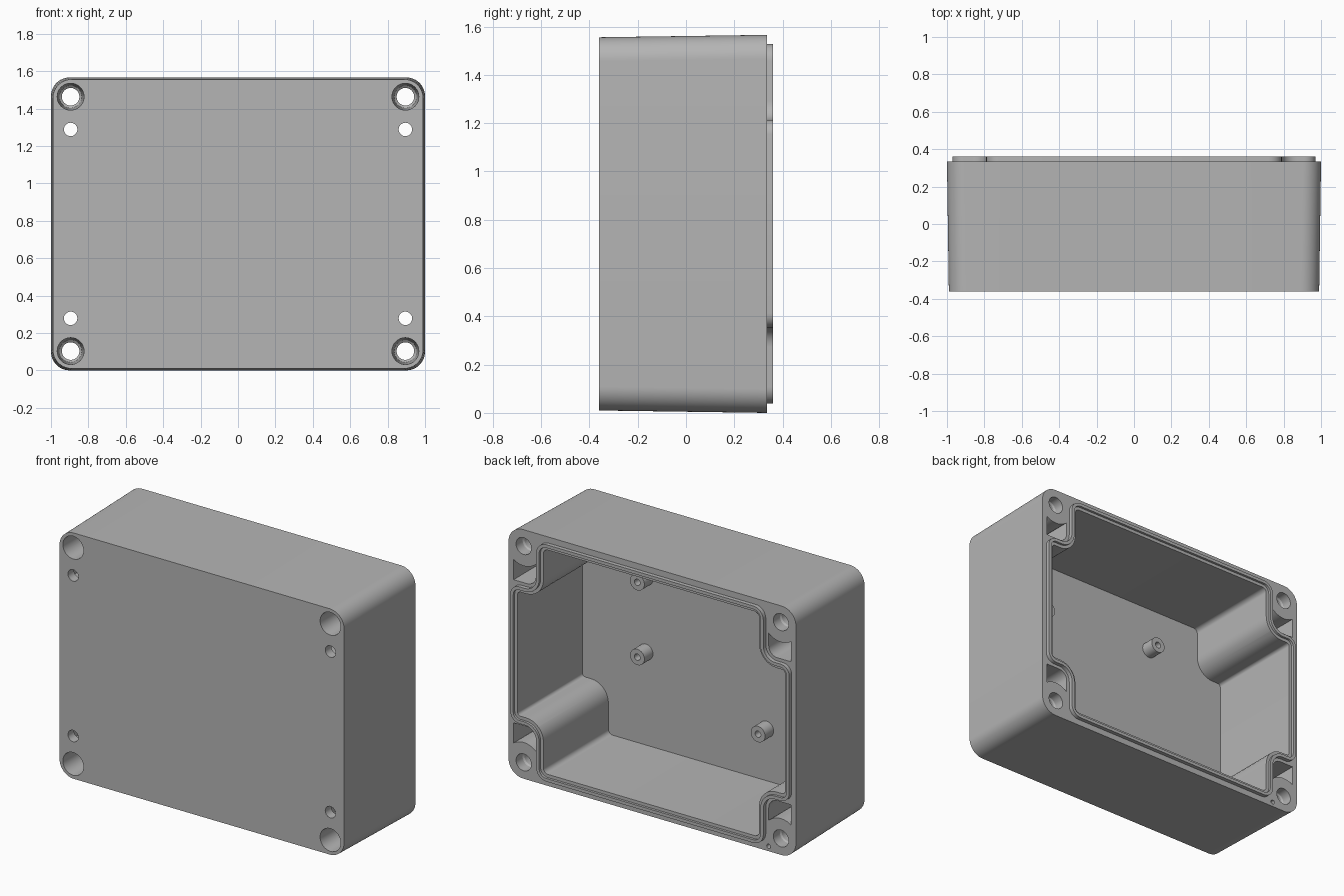
import bpy, bmesh, math
from mathutils import Vector

cube = bpy.data.objects.get("Cube")
if cube:
    bpy.data.objects.remove(cube, do_unlink=True)

MID = 0.783                       # height of the box centre
FRONT, RIM, LIP = -0.36, 0.335, 0.36
FLOOR = -0.30
SCREW = (0.895, 0.68)             # corner screw, from the centre
MOUNT = (0.895, 0.505)            # small wall-mounting hole

grey = bpy.data.materials.new("light grey plastic")
grey.use_nodes = True
colour = (0.46, 0.46, 0.46, 1)
grey.diffuse_color = colour
grey.node_tree.nodes["Principled BSDF"].inputs["Base Color"].default_value = colour


def fillet(corners, steps=8):
    """Outline from (x, z, radius) corners."""
    out = []
    for i, (x, z, r) in enumerate(corners):
        p = Vector((x, z))
        if r == 0:
            out.append(p)
            continue
        a = (Vector(corners[i - 1][:2]) - p).normalized()
        b = (Vector(corners[(i + 1) % len(corners)][:2]) - p).normalized()
        half = a.angle(b) / 2
        centre = p + (a + b).normalized() * r / math.sin(half)
        start = p + a * r / math.tan(half) - centre
        end = p + b * r / math.tan(half) - centre
        for k in range(steps + 1):
            t = k / steps
            sweep = math.pi / 2 * t
            out.append(centre + start * math.cos(sweep) + end * math.sin(sweep))
    return out


def four_way(quarter):
    """Mirror the corners of one quarter into a closed outline."""
    half = quarter + [(-x, z, r) for x, z, r in reversed(quarter)]
    return half + [(x, -z, r) for x, z, r in reversed(half)]


def rectangle(w, h, r):
    return fillet(four_way([(w, h, r)]), 12)


def cross(grow):
    """Cavity outline, grown outward; narrows beside the corner bosses."""
    return fillet(four_way([(0.93 + grow, 0.39 + grow, 0.02 + grow),
                            (0.75 + grow, 0.39 + grow, 0.12 - grow),
                            (0.75 + grow, 0.705 + grow, 0.03 + grow)]))


def circle(x, z, r, n=32):
    return [Vector((x + r * math.cos(math.tau * k / n),
                    z + r * math.sin(math.tau * k / n))) for k in range(n)]


def loft(name, sections):
    """Solid through (outline, y) sections."""
    bm = bmesh.new()
    rings = [[bm.verts.new((p.x, y, p.y + MID)) for p in pts] for pts, y in sections]
    for a, b in zip(rings, rings[1:]):
        for i in range(len(a)):
            bm.faces.new((a[i - 1], a[i], b[i], b[i - 1]))
    bm.faces.new(rings[0])
    bm.faces.new(rings[-1])
    bmesh.ops.recalc_face_normals(bm, faces=bm.faces)
    mesh = bpy.data.meshes.new(name)
    bm.to_mesh(mesh)
    bm.free()
    mesh.materials.append(grey)
    ob = bpy.data.objects.new(name, mesh)
    bpy.context.collection.objects.link(ob)
    return ob


def combine(operation, name, sections):
    """Join a part to the box, or cut it out."""
    part = loft(name, sections)
    part.hide_render = True
    mod = box.modifiers.new(name, 'BOOLEAN')
    mod.operation, mod.solver, mod.object = operation, 'EXACT', part
    bpy.ops.object.modifier_apply(modifier=mod.name)
    bpy.data.objects.remove(part, do_unlink=True)


def cut(name, sections):
    combine('DIFFERENCE', name, sections)


def join(name, sections):
    combine('UNION', name, sections)


# Drafted outer shell
box = loft("enclosure_box", [(rectangle(0.99, 0.773, 0.1), FRONT),
                             (rectangle(1.0, 0.783, 0.1), RIM)])
bpy.context.view_layer.objects.active = box
box.select_set(True)

# Raised sealing lip, cavity and the step inside the lip
join("lip", [(cross(0.04), 0.3), (cross(0.04), LIP)])
cut("cavity", [(cross(0), FLOOR), (cross(0), 0.4)])
cut("lip_step", [(cross(0.02), 0.345), (cross(0.02), 0.4)])

# Circuit board standoffs with pilot holes
for x, z in [(0.49, 0.35), (0.49, -0.12), (-0.37, 0.42), (-0.35, -0.38)]:
    join("standoff", [(circle(x, z, 0.05), -0.33), (circle(x, z, 0.05), -0.215)])
    cut("pilot_hole", [(circle(x, z, 0.02, 16), -0.28), (circle(x, z, 0.02, 16), -0.1)])

# Pocket outline: straight sides, top follows the round screw boss
boss_r = 0.125
pocket = [(0.965, 0.45, 0), (0.81, 0.45, 0.06)]
for k in range(13):
    t = math.radians(227.2 + (304.1 - 227.2) * k / 12)
    pocket.append((SCREW[0] + boss_r * math.cos(t), SCREW[1] + boss_r * math.sin(t), 0))
pocket = fillet(pocket)

# Corner pockets, mounting holes and tapered screw holes
for sx in (-1, 1):
    for sz in (-1, 1):
        shape = [Vector((p.x * sx, p.y * sz)) for p in pocket]
        x, z = SCREW[0] * sx, SCREW[1] * sz
        cut("pocket", [(shape, FLOOR), (shape, 0.4)])
        hole = circle(MOUNT[0] * sx, MOUNT[1] * sz, 0.036)
        cut("mounting_hole", [(hole, -0.4), (hole, -0.25)])
        cut("screw_hole", [(circle(x, z, 0.072), -0.37), (circle(x, z, 0.06), 0.15),
                           (circle(x, z, 0.047), 0.15 + 0.01),
                           (circle(x, z, 0.047), 0.26), (circle(x, z, 0.053), 0.27),
                           (circle(x, z, 0.053), 0.4)])

# Small locating hole in the rim
cut("rim_hole", [(circle(-0.81, -0.752, 0.014, 16), 0.28),
                 (circle(-0.81, -0.752, 0.014, 16), 0.4)])

bpy.ops.object.shade_smooth_by_angle(angle=math.radians(30))
